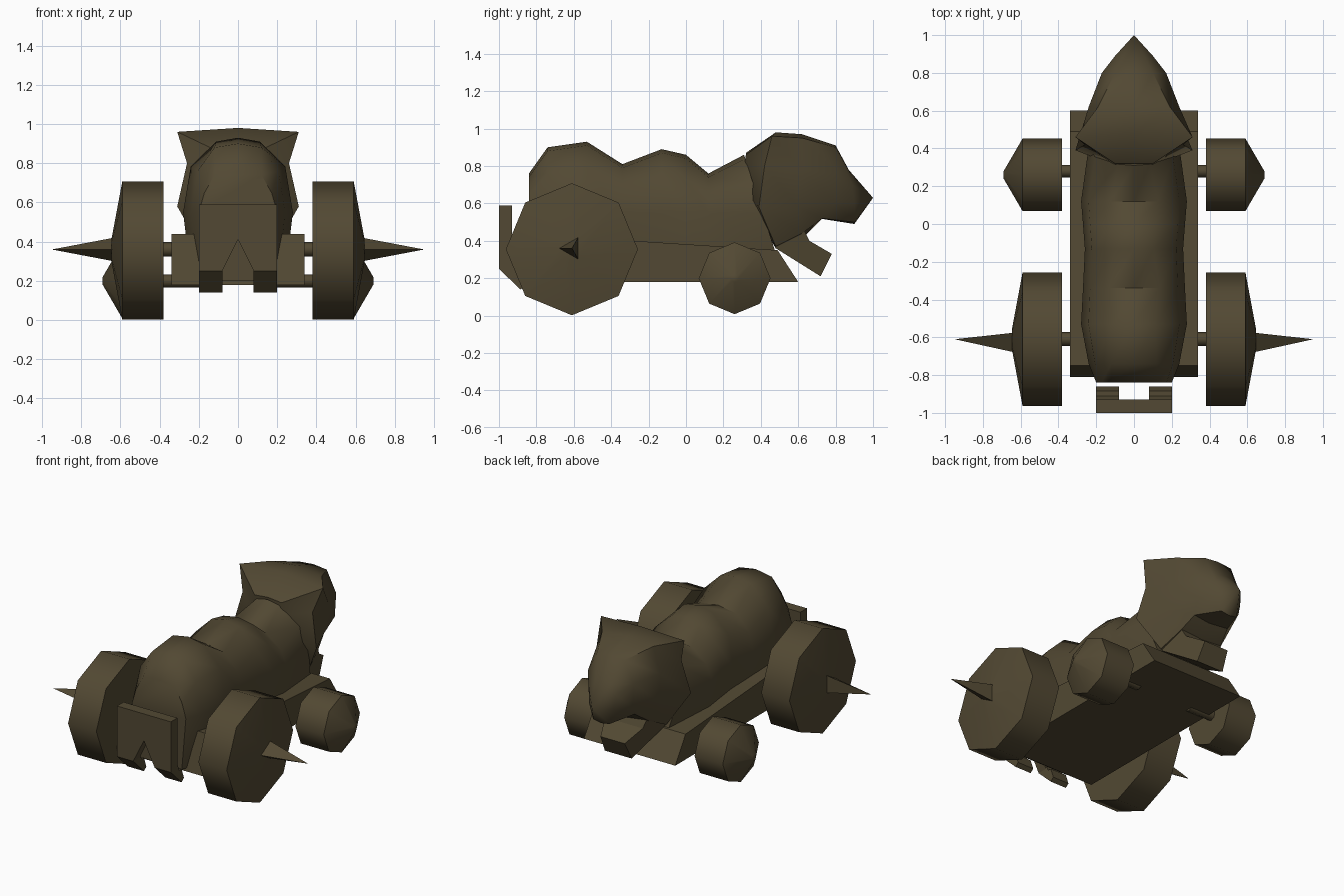
import bpy
import bmesh
import math
from mathutils import Matrix, Vector

if "Cube" in bpy.data.objects:
    bpy.data.objects.remove(bpy.data.objects["Cube"], do_unlink=True)

# One dark bronze-brown colour for everything
bronze = bpy.data.materials.new("dark_brown")
bronze.use_nodes = True
colour = (0.085, 0.066, 0.033, 1)
bronze.diffuse_color = colour
bronze.node_tree.nodes["Principled BSDF"].inputs["Base Color"].default_value = colour


def finish(name, bm, smooth_angle=None):
    """Turn a bmesh into a named, coloured and shaded object."""
    bmesh.ops.recalc_face_normals(bm, faces=bm.faces)
    mesh = bpy.data.meshes.new(name)
    bm.to_mesh(mesh)
    bm.free()
    mesh.materials.append(bronze)
    obj = bpy.data.objects.new(name, mesh)
    bpy.context.collection.objects.link(obj)
    if smooth_angle:
        bpy.ops.object.select_all(action='DESELECT')
        obj.select_set(True)
        bpy.context.view_layer.objects.active = obj
        bpy.ops.object.shade_smooth_by_angle(angle=math.radians(smooth_angle))
    return obj


def loft(name, half_rings, tip=None, smooth_angle=None):
    """Skin half rings (top centre to bottom centre), mirrored across x."""
    bm = bmesh.new()
    rings = []
    for half in half_rings:
        mirrored = [(-x, y, z) for x, y, z in reversed(half[1:-1])]
        rings.append([bm.verts.new(p) for p in half + mirrored])
    count = len(rings[0])
    for a, b in zip(rings, rings[1:]):
        for i in range(count):
            j = (i + 1) % count
            bm.faces.new((a[i], a[j], b[j], b[i]))
    bm.faces.new(rings[0])
    if tip:
        end = bm.verts.new(tip)
        for i in range(count):
            bm.faces.new((rings[-1][i], rings[-1][(i + 1) % count], end))
    else:
        bm.faces.new(rings[-1])
    return finish(name, bm, smooth_angle)


def side_prism(name, profile, widths):
    """Extrude a (y, z) outline across x; each point has its own half width."""
    bm = bmesh.new()
    right = [bm.verts.new((-w, y, z)) for (y, z), w in zip(profile, widths)]
    left = [bm.verts.new((w, y, z)) for (y, z), w in zip(profile, widths)]
    bm.faces.new(right)
    bm.faces.new(left)
    for i in range(len(profile)):
        j = (i + 1) % len(profile)
        bm.faces.new((right[i], right[j], left[j], left[i]))
    return finish(name, bm)


def turned(name, side, y, z, steps, sides, phase=0.0, smooth_angle=None):
    """Lathe (x, radius) steps about an axle parallel to x."""
    bm = bmesh.new()
    rings = []
    for x, radius in steps:
        ring = []
        for i in range(sides):
            a = phase + math.tau * i / sides
            ring.append(bm.verts.new((side * x, y + radius * math.sin(a),
                                      z + radius * math.cos(a))))
        rings.append(ring)
    for a, b in zip(rings, rings[1:]):
        for i in range(sides):
            j = (i + 1) % sides
            bm.faces.new((a[i], a[j], b[j], b[i]))
    bm.faces.new(rings[0])
    bm.faces.new(rings[-1])
    return finish(name, bm, smooth_angle)


# Chassis: flat-bottomed slab with sloping ends
chassis_outline = [(-0.81, 0.18), (-0.75, 0.44), (-0.28, 0.4), (0.49, 0.35), (0.6, 0.18)]
side_prism("chassis", chassis_outline, [0.34] * len(chassis_outline))

# Body: humped back; each station is (y, top height, half width, crown share)
stations = [
    (-0.84, 0.76, 0.20, 0.6),
    (-0.74, 0.90, 0.24, 0.5),
    (-0.53, 0.93, 0.28, 0.4),
    (-0.34, 0.81, 0.27, 0.5),
    (-0.13, 0.89, 0.26, 0.4),
    (0.00, 0.86, 0.27, 0.4),
    (0.12, 0.76, 0.28, 0.45),
    (0.31, 0.86, 0.24, 0.35),
]
body_rings = []
for y, top, width, crown in stations:
    front = y > 0.2
    base = 0.34 if front else 0.2
    shoulder = 0.72 if front else base + (top - base) * 0.8
    slant = 0.34 if front else 0
    ring = [(0, top), (width * crown, top - 0.02), (width * 0.86, shoulder),
            (width, 0.55), (width * 0.85, base), (0, base)]
    body_rings.append([(x, y + slant * max(0, 0.86 - z) * 0.95, z) for x, z in ring])
loft("body", body_rings, smooth_angle=50)

# Head: neck socket, flared frill, brow, muzzle and a pointed beak
head_rings = [
    [(0, 0.32, 0.87), (0.1, 0.32, 0.86), (0.1, 0.31, 0.78),
     (0.1, 0.31, 0.67), (0.1, 0.42, 0.46), (0, 0.42, 0.46)],
    [(0, 0.48, 0.98), (0.31, 0.46, 0.96), (0.26, 0.42, 0.8),
     (0.31, 0.39, 0.58), (0.19, 0.48, 0.37), (0, 0.48, 0.36)],
    [(0, 0.62, 0.97), (0.19, 0.62, 0.95), (0.24, 0.62, 0.78),
     (0.22, 0.6, 0.58), (0.16, 0.62, 0.44), (0, 0.64, 0.43)],
    [(0, 0.8, 0.91), (0.1, 0.8, 0.9), (0.17, 0.8, 0.76),
     (0.16, 0.8, 0.6), (0.13, 0.73, 0.52), (0, 0.71, 0.52)],
    [(0, 0.87, 0.78), (0.06, 0.88, 0.76), (0.1, 0.89, 0.7),
     (0.09, 0.9, 0.6), (0.06, 0.9, 0.5), (0, 0.9, 0.49)],
]
loft("head", head_rings, tip=(0, 1.0, 0.63), smooth_angle=45)

# Lower jaw hanging open beneath the muzzle
side_prism("lower_jaw",
           [(0.46, 0.46), (0.48, 0.36), (0.72, 0.21), (0.78, 0.33), (0.66, 0.4), (0.62, 0.48)],
           [0.17, 0.18, 0.1, 0.09, 0.14, 0.16])

# Rear plate with a pointed notch, on two hooked feet
bm = bmesh.new()
outline = [(-0.2, 0.59), (0.2, 0.59), (0.2, 0.25), (0.08, 0.25),
           (0, 0.41), (-0.08, 0.25), (-0.2, 0.25)]
face = bm.faces.new([bm.verts.new((x, -1, z)) for x, z in outline])
extruded = bmesh.ops.extrude_face_region(bm, geom=[face], use_keep_orig=True)
moved = [v for v in extruded["geom"] if isinstance(v, bmesh.types.BMVert)]
bmesh.ops.translate(bm, verts=moved, vec=Vector((0, 0.07, 0)))
finish("rear_plate", bm)

for side, label in ((1, "left"), (-1, "right")):
    # Hooked foot of the rear plate
    foot = side_prism(label + "_plate_foot",
                      [(-1, 0.25), (-0.93, 0.28), (-0.91, 0.23), (-0.885, 0.23),
                       (-0.86, 0.16), (-0.885, 0.14)], [0.06] * 6)
    foot.data.transform(Matrix.Translation((side * 0.14, 0, 0)))

    # Large rear wheel with shallow cone face, spike and axle
    turned(label + "_rear_wheel", side, -0.61, 0.355,
           [(0.38, 0.353), (0.59, 0.353), (0.645, 0.06)], 8, smooth_angle=50)
    turned(label + "_wheel_spike", side, -0.61, 0.36,
           [(0.63, 0.07), (0.945, 0.001)], 3, phase=-math.pi / 2)
    turned(label + "_rear_axle", side, -0.61, 0.36,
           [(0.2, 0.037), (0.4, 0.037)], 8, smooth_angle=50)

    # Small front wheel with a conical hub and axle
    turned(label + "_front_wheel", side, 0.26, 0.2,
           [(0.38, 0.192), (0.59, 0.192), (0.69, 0.02)], 8, smooth_angle=50)
    turned(label + "_front_axle", side, 0.28, 0.2,
           [(0.2, 0.033), (0.4, 0.033)], 8, smooth_angle=50)
